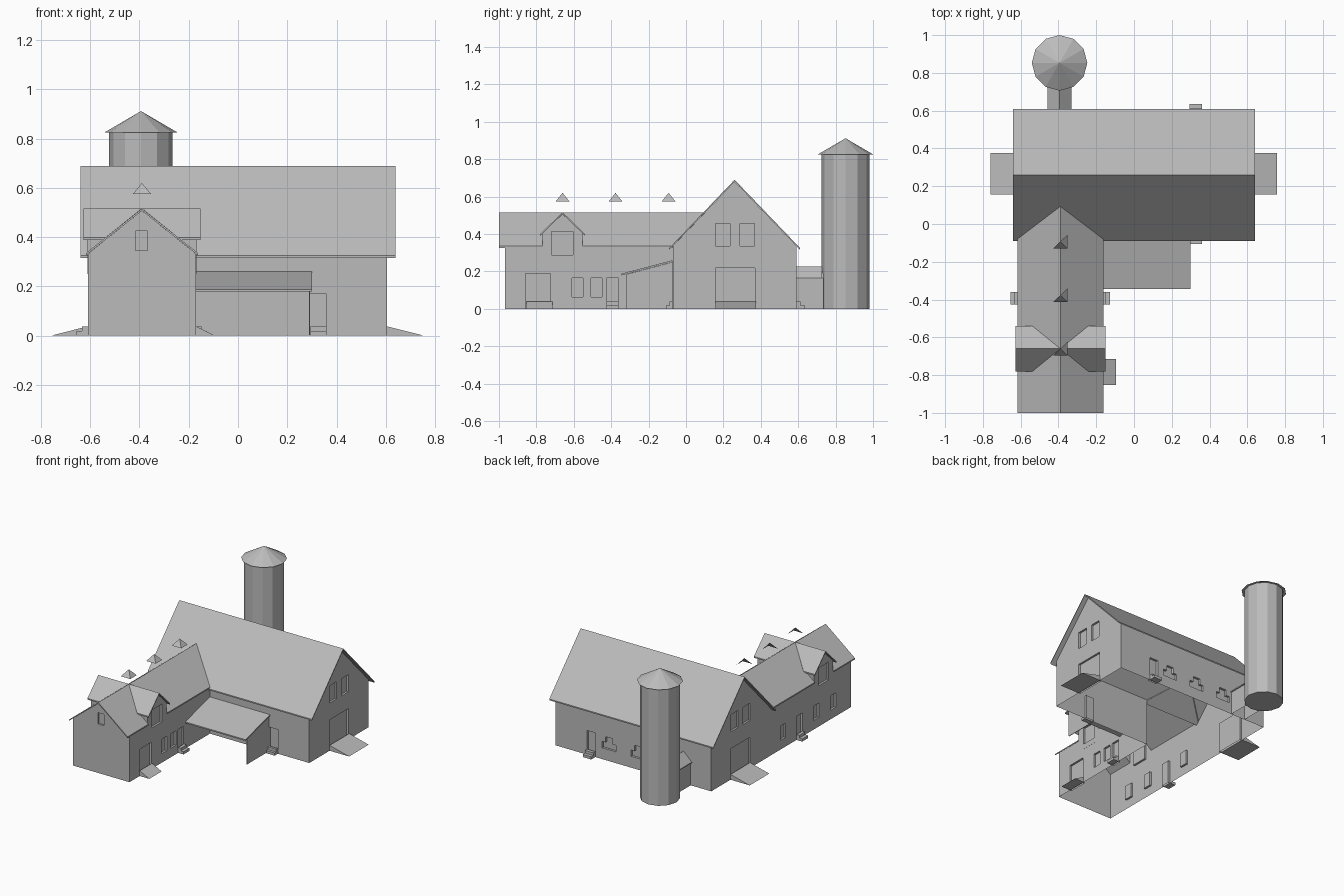
import bpy, bmesh, math
from mathutils import Vector

if "Cube" in bpy.data.objects:
    bpy.data.objects.remove(bpy.data.objects["Cube"])

grey = bpy.data.materials.new("plain grey")
grey.use_nodes = True
GREY = (0.5, 0.5, 0.5, 1)
grey.diffuse_color = GREY
grey.node_tree.nodes["Principled BSDF"].inputs["Base Color"].default_value = GREY


def finish(name, bm, fix=True):
    if fix:
        bmesh.ops.recalc_face_normals(bm, faces=bm.faces)
    mesh = bpy.data.meshes.new(name)
    bm.to_mesh(mesh)
    bm.free()
    mesh.materials.append(grey)
    obj = bpy.data.objects.new(name, mesh)
    bpy.context.scene.collection.objects.link(obj)
    return obj


def extrude(bm, points, vec):
    face = bm.faces.new([bm.verts.new(p) for p in points])
    ext = bmesh.ops.extrude_face_region(bm, geom=[face], use_keep_orig=True)
    verts = [g for g in ext["geom"] if isinstance(g, bmesh.types.BMVert)]
    bmesh.ops.translate(bm, verts=verts, vec=vec)


def prism(name, axis, profile, lo, hi):
    """Profile holds (y, z) for axis x and (x, z) for axis y."""
    bm = bmesh.new()
    if axis == "x":
        extrude(bm, [(lo, a, z) for a, z in profile], (hi - lo, 0, 0))
    else:
        extrude(bm, [(a, lo, z) for a, z in profile], (0, hi - lo, 0))
    return finish(name, bm)


def gable(mid, half, base, eave, top):
    return [(mid - half, base), (mid + half, base), (mid + half, eave),
            (mid, top), (mid - half, eave)]


def sheets(name, polygons, thick=0.009):
    """Thin roof slabs hanging below the given polygons."""
    bm = bmesh.new()
    for poly in polygons:
        extrude(bm, poly, (0, 0, -thick))
    return finish(name, bm)


def combine(obj, other, operation):
    mod = obj.modifiers.new("combine", "BOOLEAN")
    mod.operation, mod.object, mod.solver = operation, other, "EXACT"
    mod.use_self = True
    dg = bpy.context.evaluated_depsgraph_get()
    mesh = bpy.data.meshes.new_from_object(obj.evaluated_get(dg))
    obj.modifiers.clear()
    obj.data = mesh
    bpy.data.objects.remove(other)


def open_bottom(obj):
    bm = bmesh.new()
    bm.from_mesh(obj.data)
    floor = [f for f in bm.faces if f.normal.z < -0.9 and f.calc_center_median().z < 0.002]
    bmesh.ops.delete(bm, geom=floor, context="FACES")
    bm.to_mesh(obj.data)
    bm.free()


# Key planes
LEFT, RIGHT = 0.605, -0.61             # barn gable walls
FRONT, BACK, MID_Y = -0.071, 0.588, 0.26
WING_X, WING_HALF, WING_END = -0.39, 0.22, -0.967
WING_L, WING_R = WING_X + WING_HALF, WING_X - WING_HALF
DORMER_Y = -0.66

# Walls of barn, wing and cross dormer in one shell
walls = prism("barn_walls", "x", gable(MID_Y, 0.33, 0, 0.336, 0.68), RIGHT, LEFT)
wing = prism("wing", "y", gable(WING_X, WING_HALF, 0, 0.332, 0.507), WING_END, 0.15)
combine(walls, wing, "UNION")
dormer_profile = gable(DORMER_Y, 0.107, 0.25, 0.405, 0.506)
dormer = prism("dormer", "x", dormer_profile, WING_R - 0.0005, WING_L + 0.0005)
combine(walls, dormer, "UNION")

# Recessed doors and windows
cut = bmesh.new()
DEPTH = 0.014


def recess(axis, plane, a0, a1, z0, z1):
    if axis == "x":
        pts = [(plane - DEPTH, a, z) for a, z in ((a0, z0), (a1, z0), (a1, z1), (a0, z1))]
        extrude(cut, pts, (2 * DEPTH, 0, 0))
    else:
        pts = [(a, plane - DEPTH, z) for a, z in ((a0, z0), (a1, z0), (a1, z1), (a0, z1))]
        extrude(cut, pts, (0, 2 * DEPTH, 0))


for plane in (LEFT, RIGHT):            # barn gables
    recess("x", plane, 0.157, 0.368, -0.05, 0.217)
    for y in (0.196, 0.328):
        recess("x", plane, y - 0.039, y + 0.039, 0.336, 0.457)
for plane in (WING_L, WING_R):         # wing sides and dormer
    recess("x", plane, -0.425, -0.362, -0.05, 0.165)
    recess("x", plane, -0.718, -0.604, 0.288, 0.413)
for y in (-0.58, -0.478):
    recess("x", WING_L, y - 0.03, y + 0.03, 0.064, 0.165)
recess("x", WING_L, -0.857, -0.724, -0.05, 0.188)
for y in (-0.77, -0.58, -0.21):
    recess("x", WING_R, y - 0.03, y + 0.03, 0.064, 0.165)
recess("y", WING_END, -0.416, -0.367, 0.345, 0.425)
for plane in (FRONT, BACK):            # front and back doors
    recess("y", plane, 0.292, 0.36, -0.05, 0.17)
for x in (0.187, -0.04, -0.265):       # stepped windows at the back
    recess("y", BACK, x - 0.055, x + 0.055, 0.08, 0.125)
    recess("y", BACK, x - 0.028, x + 0.028, 0.12, 0.165)
combine(walls, finish("cutters", cut), "DIFFERENCE")
open_bottom(walls)

# Barn roof
sheets("barn_roof", [
    [(-0.64, MID_Y, 0.69), (0.64, MID_Y, 0.69),
     (0.64, MID_Y + s * 0.35, 0.325), (-0.64, MID_Y + s * 0.35, 0.325)] for s in (-1, 1)])

# Wing roof, mitred into the barn roof and opened for the dormer
wing_roof = sheets("wing_roof", [
    [(WING_X, -1, 0.516), (WING_X, 0.098, 0.516),
     (WING_X + s * 0.228, -0.075, 0.335), (WING_X + s * 0.228, -1, 0.335)] for s in (-1, 1)])
combine(wing_roof, prism("dormer_gap", "x", dormer_profile, -0.8, 0), "DIFFERENCE")

# Dormer roof
sheets("dormer_roof", [
    [(WING_X, DORMER_Y, 0.517), (WING_X + s * 0.238, DORMER_Y, 0.517),
     (WING_X + s * 0.238, DORMER_Y + t * 0.121, 0.398),
     (WING_X + s * 0.149, DORMER_Y + t * 0.121, 0.398)] for s in (-1, 1) for t in (-1, 1)])

# Roof caps above the wing ridge: front and left faces only
caps = bmesh.new()
for y in (DORMER_Y, -0.377, -0.093):
    tip = caps.verts.new((WING_X, y, 0.62))
    a, b, c = [caps.verts.new((WING_X + i * 0.037, y + j * 0.036, 0.575))
               for i, j in ((-1, -1), (1, -1), (1, 1))]
    caps.faces.new((a, b, tip))
    caps.faces.new((b, c, tip))
finish("ridge_caps", caps, fix=False)

# Lean-to in the yard with one end panel
sheets("lean_to_roof", [[(WING_L, FRONT, 0.26), (0.3, FRONT, 0.26),
                         (0.3, -0.345, 0.188), (WING_L, -0.345, 0.188)]])
prism("lean_to_end", "x", [(FRONT, 0), (-0.317, 0), (-0.317, 0.185), (FRONT, 0.25)], 0.288, 0.292)

# Ramps at the big doors
for name, wall, tip, y0, y1 in (("left_ramp", LEFT, 0.757, 0.157, 0.375),
                                ("right_ramp", RIGHT, -0.76, 0.157, 0.375),
                                ("wing_ramp", WING_L, -0.095, -0.853, -0.715)):
    prism(name, "y", [(wall, 0), (tip, 0), (wall, 0.038)], y0, y1)

# Two-step stoops at the small doors
for name, axis, wall, reach, lo, hi in (("wing_left_steps", "x", WING_L, 0.042, -0.425, -0.36),
                                        ("wing_right_steps", "x", WING_R, -0.045, -0.425, -0.36),
                                        ("front_steps", "y", FRONT, -0.035, 0.295, 0.36),
                                        ("back_steps", "y", BACK, 0.048, 0.295, 0.36)):
    end, half = wall + reach, wall + reach / 2
    side = [(wall, 0), (end, 0), (end, 0.019), (half, 0.019), (half, 0.038), (wall, 0.038)]
    prism(name, "y" if axis == "x" else "x", side, lo, hi)

# Passage between barn and silo
SILO_X, SILO_Y = -0.394, 0.853
passage = prism("silo_passage", "y", gable(SILO_X, 0.056, 0, 0.164, 0.219), BACK, 0.735)
open_bottom(passage)
sheets("passage_roof", [
    [(SILO_X, BACK, 0.227), (SILO_X, 0.728, 0.227),
     (SILO_X + s * 0.064, 0.728, 0.165), (SILO_X + s * 0.064, BACK, 0.165)] for s in (-1, 1)], 0.006)

# Silo
for name, r0, r1, z0, z1 in (("silo_body", 0.129, 0.129, 0, 0.828),
                             ("silo_roof", 0.147, 0, 0.826, 0.912)):
    bm = bmesh.new()
    bmesh.ops.create_cone(bm, cap_ends=True, segments=12, radius1=r0, radius2=r1, depth=z1 - z0)
    bmesh.ops.remove_doubles(bm, verts=bm.verts, dist=0.0001)
    bmesh.ops.translate(bm, verts=bm.verts, vec=Vector((SILO_X, SILO_Y, (z0 + z1) / 2)))
    finish(name, bm)
